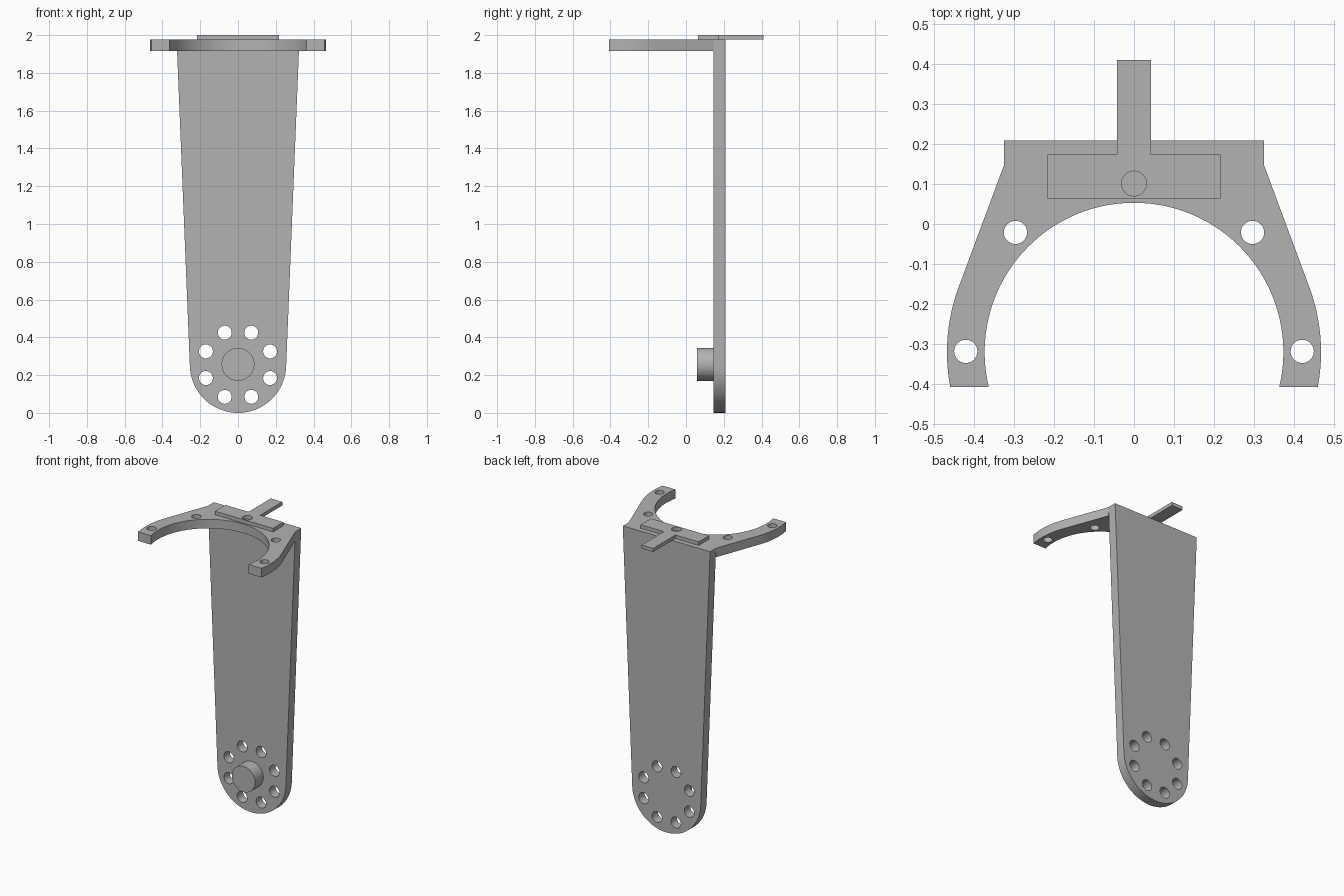
import bpy
import bmesh
from math import sin, cos, pi, radians, hypot, atan2, acos
from mathutils import Matrix

cube = bpy.data.objects.get("Cube")
if cube:
    bpy.data.objects.remove(cube)

# One plain grey for the whole bracket
grey = bpy.data.materials.new("plain grey")
grey.use_nodes = True
colour = (0.45, 0.45, 0.45, 1)
grey.diffuse_color = colour
grey.node_tree.nodes["Principled BSDF"].inputs["Base Color"].default_value = colour


def arc(cx, cy, r, start, end, steps):
    """Points along an arc, angles in radians."""
    angles = [start + (end - start) * i / steps for i in range(steps + 1)]
    return [(cx + r * cos(a), cy + r * sin(a)) for a in angles]


def circle(cx, cy, r, steps=32):
    return arc(cx, cy, r, 0, 2 * pi, steps)[:-1]


def sheet(name, loops, low, high, upright=False):
    """Filled outline with holes, given thickness along z, or along y if upright."""
    curve = bpy.data.curves.new(name, "CURVE")
    curve.dimensions = "2D"
    curve.fill_mode = "BOTH"
    curve.extrude = (high - low) / 2
    for loop in loops:
        spline = curve.splines.new("POLY")
        spline.points.add(len(loop) - 1)
        for point, (x, y) in zip(spline.points, loop):
            point.co = (x, y, 0, 1)
        spline.use_cyclic_u = True
    obj = bpy.data.objects.new(name, curve)
    bpy.context.collection.objects.link(obj)
    bpy.ops.object.select_all(action="DESELECT")
    obj.select_set(True)
    bpy.context.view_layer.objects.active = obj
    bpy.ops.object.convert(target="MESH")
    obj = bpy.context.view_layer.objects.active
    mid = (low + high) / 2
    if upright:
        move = Matrix.Translation((0, mid, 0)) @ Matrix.Rotation(pi / 2, 4, "X")
    else:
        move = Matrix.Translation((0, 0, mid))
    bm = bmesh.new()
    bm.from_mesh(obj.data)
    bmesh.ops.remove_doubles(bm, verts=bm.verts, dist=0.0001)
    bmesh.ops.transform(bm, matrix=move, verts=bm.verts)
    bmesh.ops.recalc_face_normals(bm, faces=bm.faces)
    bm.to_mesh(obj.data)
    bm.free()
    obj.data.materials.clear()
    obj.data.materials.append(grey)
    bpy.ops.object.shade_smooth_by_angle(angle=radians(30))
    return obj


# Tapered upright plate with a rounded foot and a ring of holes
PIVOT = 0.255
lean = radians(2.4)
outline = [(0.325, 1.976), (-0.325, 1.976)]
outline += arc(0, PIVOT, PIVOT, pi + lean, 2 * pi - lean, 40)
ring = [circle(x, z, 0.037, 24) for x, z in arc(0, PIVOT, 0.184, pi / 8, pi / 8 + 7 * pi / 4, 7)]
sheet("upright_plate", [outline] + ring, 0.145, 0.208, upright=True)

# Round boss on the front of the foot
sheet("pivot_boss", [circle(0, PIVOT + 0.002, 0.087, 48)], 0.058, 0.146, upright=True)

# Horizontal fork: open ring whose outer edge runs tangent into the plate corners
CENTRE, INNER, OUTER, END = -0.32, 0.373, 0.467, -0.407
corner = (0.325, 0.146)
rise = corner[1] - CENTRE
tangent = atan2(rise, corner[0]) - acos(OUTER / hypot(corner[0], rise))
drop = END - CENTRE
outer_end = atan2(drop, (OUTER ** 2 - drop ** 2) ** 0.5)
inner_end = atan2(drop, (INNER ** 2 - drop ** 2) ** 0.5)
right_edge = [corner] + arc(0, CENTRE, OUTER, tangent, outer_end, 16)
left_edge = [(-x, y) for x, y in reversed(right_edge)]
fork = right_edge + arc(0, CENTRE, INNER, inner_end, pi - inner_end, 64) + left_edge
holes = [circle(side * x, y, 0.029) for side in (-1, 1) for x, y in ((0.296, -0.021), (0.42, -0.318))]
sheet("mounting_fork", [fork] + holes, 1.915, 1.976)

# T-shaped tab on top, with a shallow round hole
half_tab = [(0.043, 0.41), (0.043, 0.174), (0.216, 0.174), (0.216, 0.064)]
tab = half_tab + [(-x, y) for x, y in reversed(half_tab)]
sheet("top_tab", [tab, circle(0, 0.101, 0.031)], 1.976, 2.0)
